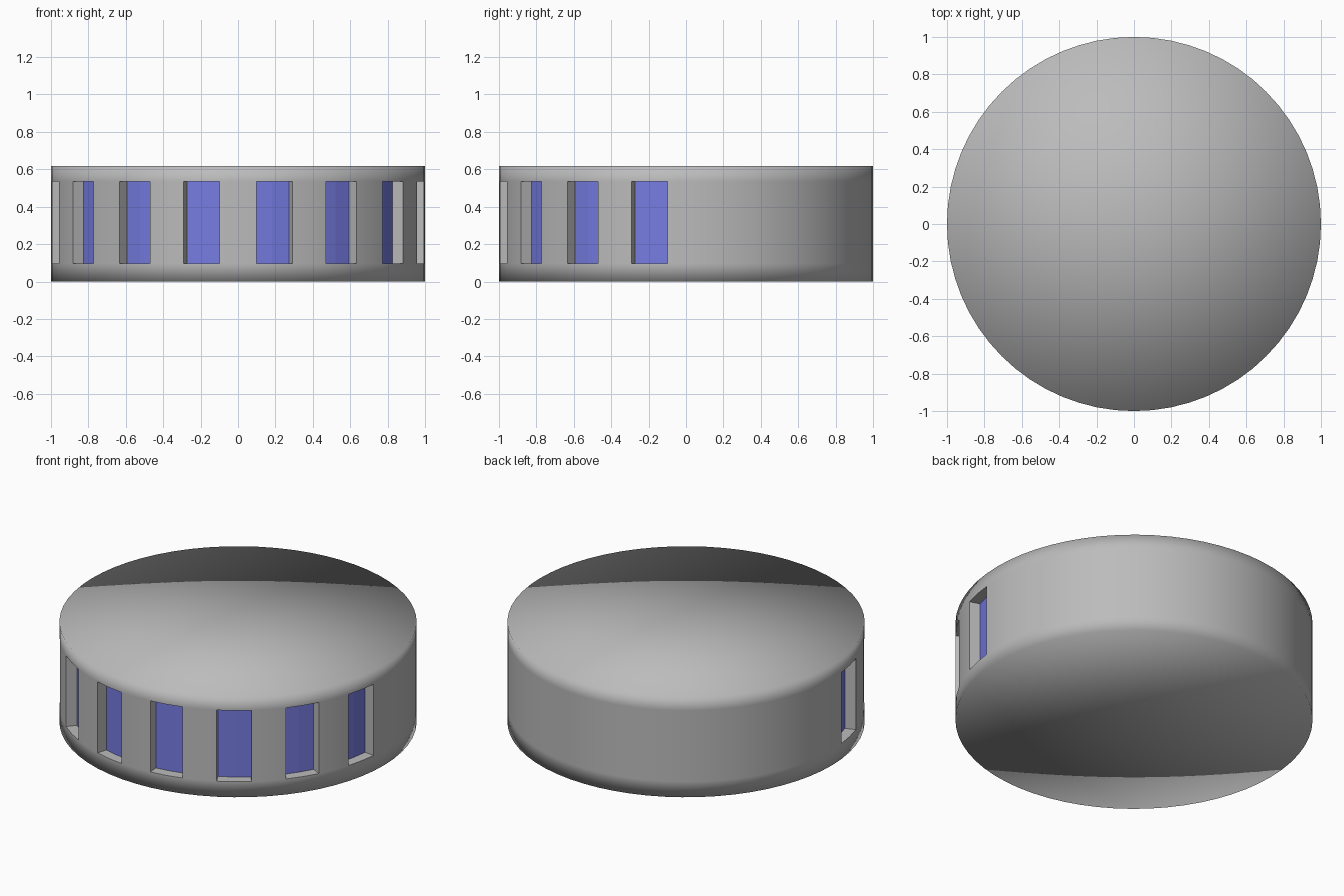
import bpy, bmesh, math

if "Cube" in bpy.data.objects:
    bpy.data.objects.remove(bpy.data.objects["Cube"])

SEG = 64                              # sides of the drum
LEVELS = [0.0, 0.096, 0.535, 0.618]   # base, sill, lintel, top
R_OUT, R_PANE = 1.0, 0.937


def material(name, rgb):
    m = bpy.data.materials.new(name)
    m.diffuse_color = (*rgb, 1.0)
    m.use_nodes = True
    m.node_tree.nodes["Principled BSDF"].inputs["Base Color"].default_value = m.diffuse_color
    return m


def ring(bm, r, z):
    # vertex 0 lies on the front (-y) axis
    pts = [2 * math.pi * k / SEG for k in range(SEG)]
    return [bm.verts.new((r * math.sin(a), -r * math.cos(a), z)) for a in pts]


def is_window(j):
    # eight windows, each two sides wide, around the front half
    front = j < SEG // 4 or j >= 3 * SEG // 4
    return front and j % 4 in (1, 2)


def finish(bm, name, mat):
    loose = [v for v in bm.verts if not v.link_faces]
    bmesh.ops.delete(bm, geom=loose, context='VERTS')
    me = bpy.data.meshes.new(name)
    bm.to_mesh(me)
    bm.free()
    me.materials.append(mat)
    ob = bpy.data.objects.new(name, me)
    bpy.context.collection.objects.link(ob)
    return ob


grey = material("grey shell", (0.5, 0.5, 0.5))
blue = material("blue glass", (0.18, 0.2, 0.75))

# Drum shell with recessed window openings
bm = bmesh.new()
rings = [ring(bm, R_OUT, z) for z in LEVELS]
inner = [ring(bm, R_PANE, z) for z in LEVELS[1:3]]
for row in range(3):
    lo, hi = rings[row], rings[row + 1]
    for j in range(SEG):
        k = (j + 1) % SEG
        if row == 1 and is_window(j):
            # sill, lintel and side reveals
            bm.faces.new((lo[j], lo[k], inner[0][k], inner[0][j]))
            bm.faces.new((hi[k], hi[j], inner[1][j], inner[1][k]))
            if j % 4 == 1:
                bm.faces.new((lo[j], inner[0][j], inner[1][j], hi[j]))
            else:
                bm.faces.new((lo[k], hi[k], inner[1][k], inner[0][k]))
        else:
            bm.faces.new((lo[j], lo[k], hi[k], hi[j])).smooth = True

# Top and bottom caps, shaded smoothly into the wall
for rim, z, flip in ((rings[0], LEVELS[0], True), (rings[3], LEVELS[3], False)):
    c = bm.verts.new((0, 0, z))
    for j in range(SEG):
        a, b = rim[j], rim[(j + 1) % SEG]
        f = bm.faces.new((b, a, c) if flip else (a, b, c))
        f.smooth = True
finish(bm, "drum_shell", grey)

# Window panes at the back of the recesses
bm = bmesh.new()
lo, hi = ring(bm, R_PANE, LEVELS[1]), ring(bm, R_PANE, LEVELS[2])
for j in range(SEG):
    if is_window(j):
        k = (j + 1) % SEG
        bm.faces.new((lo[j], lo[k], hi[k], hi[j]))
finish(bm, "window_panes", blue)
